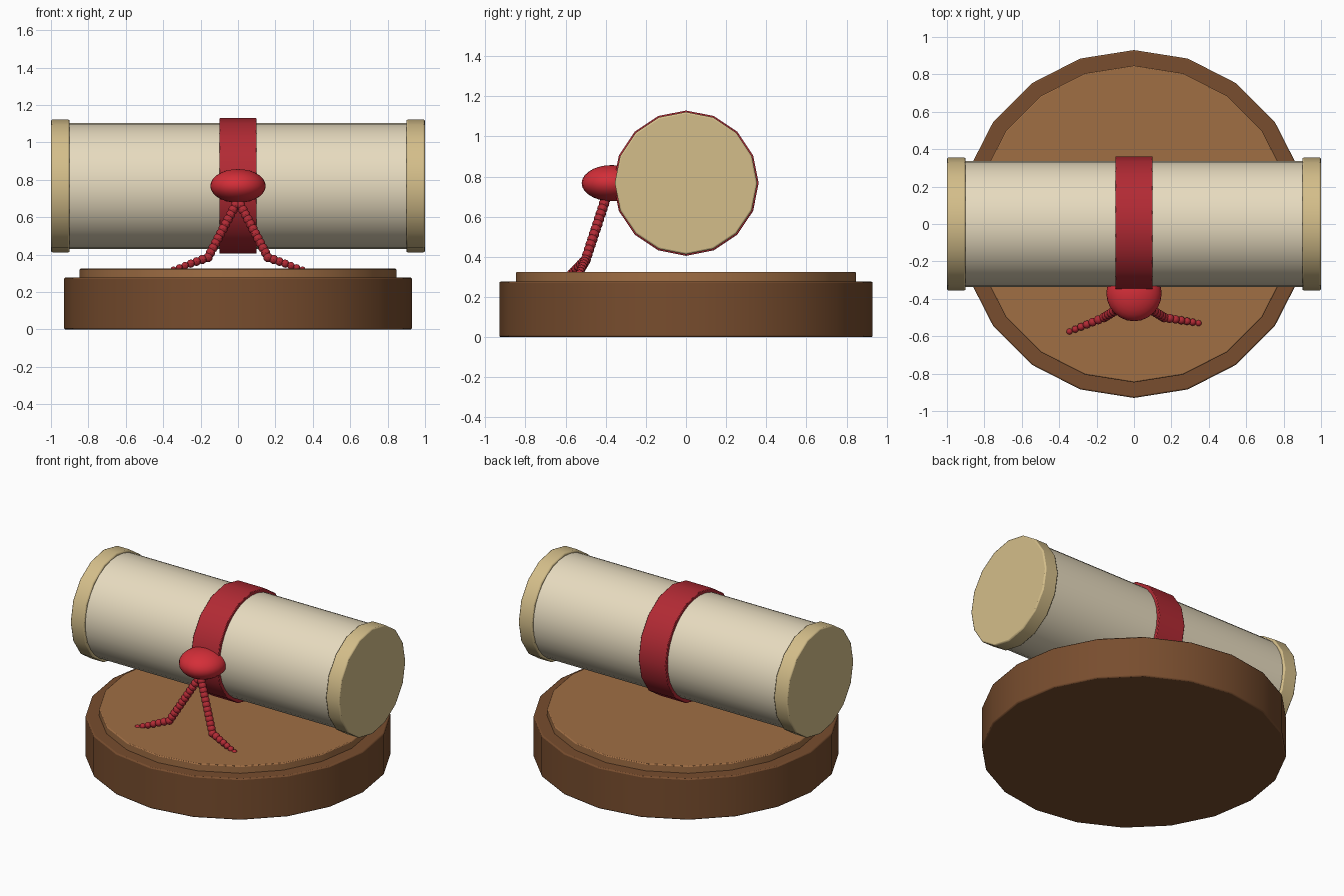
import bpy, math
from mathutils import Vector

old = bpy.data.objects.get("Cube")
if old:
    bpy.data.objects.remove(old, do_unlink=True)


def material(name, rgb):
    m = bpy.data.materials.new(name)
    m.use_nodes = True
    lin = [((c / 255 + 0.055) / 1.055) ** 2.4 for c in rgb] + [1]
    m.diffuse_color = lin
    m.node_tree.nodes["Principled BSDF"].inputs["Base Color"].default_value = lin
    return m


DARK_WOOD = material("dark wood", (120, 77, 46))
LIGHT_WOOD = material("light wood", (160, 110, 68))
PARCHMENT = material("parchment", (232, 220, 192))
TAN = material("tan end", (212, 190, 138))
RED = material("red ribbon", (178, 42, 52))
KNOT_RED = material("bright red knot", (212, 46, 56))
CORD_RED = material("cord red", (178, 42, 52))


def finish(name, mat, bevel=0):
    ob = bpy.context.object
    ob.name = name
    ob.data.materials.append(mat)
    bpy.ops.object.transform_apply(location=False, rotation=True, scale=True)
    bpy.ops.object.shade_smooth_by_angle(angle=math.radians(35))
    if bevel:
        b = ob.modifiers.new("soft edge", 'BEVEL')
        b.width, b.segments, b.limit_method = bevel, 2, 'ANGLE'
        b.angle_limit = math.radians(40)
    return ob


def disc(name, mat, sides, r, z0, z1, bevel):
    bpy.ops.mesh.primitive_cylinder_add(vertices=sides, radius=r, depth=z1 - z0,
                                        location=(0, 0, (z0 + z1) / 2))
    return finish(name, mat, bevel)


def roll(name, mat, sides, r, x0, x1, bevel=0):
    bpy.ops.mesh.primitive_cylinder_add(vertices=sides, radius=r, depth=x1 - x0,
                                        location=((x0 + x1) / 2, 0, AXIS_Z),
                                        rotation=(0, math.pi / 2, 0))
    return finish(name, mat, bevel)


def ball(name, mat, loc, size, segs, rings):
    bpy.ops.mesh.primitive_uv_sphere_add(segments=segs, ring_count=rings,
                                         radius=1, location=loc)
    bpy.context.object.scale = size
    return finish(name, mat)


AXIS_Z = 0.767

# Stepped wooden stand
disc("stand_base", DARK_WOOD, 20, 0.93, 0, 0.277, 0.008)
disc("stand_top", LIGHT_WOOD, 20, 0.847, 0.27, 0.325, 0.006)

# Rolled sheet with thicker ends and a ribbon
roll("scroll_body", PARCHMENT, 32, 0.337, -0.92, 0.92)
roll("left_end", TAN, 16, 0.355, 0.9, 1.0, 0.008)
roll("right_end", TAN, 16, 0.355, -1.0, -0.9, 0.008)
roll("ribbon_band", RED, 16, 0.362, -0.1, 0.1, 0.004)

# Knot on the front of the ribbon
ball("knot", KNOT_RED, (0, -0.37, AXIS_Z), (0.148, 0.15, 0.09), 24, 14)

# Beaded cords hanging from the knot and trailing on the stand
for side, sx, tip_y in (("left", 1, -0.53), ("right", -1, -0.575)):
    path = [Vector(p) for p in ((0, -0.40, 0.69), (sx * 0.16, -0.50, 0.385),
                                (sx * 0.345, tip_y, 0.318))]
    for part, (a, b), count in (("hang", path[:2], 13), ("trail", path[1:], 7)):
        for i in range(count):
            t = i / (count - 1)
            r = 0.026 if part == "hang" else 0.026 - 0.008 * t
            ball(f"{side}_cord_{part}_{i + 1}", CORD_RED, a.lerp(b, t), (r, r, r), 10, 8)
